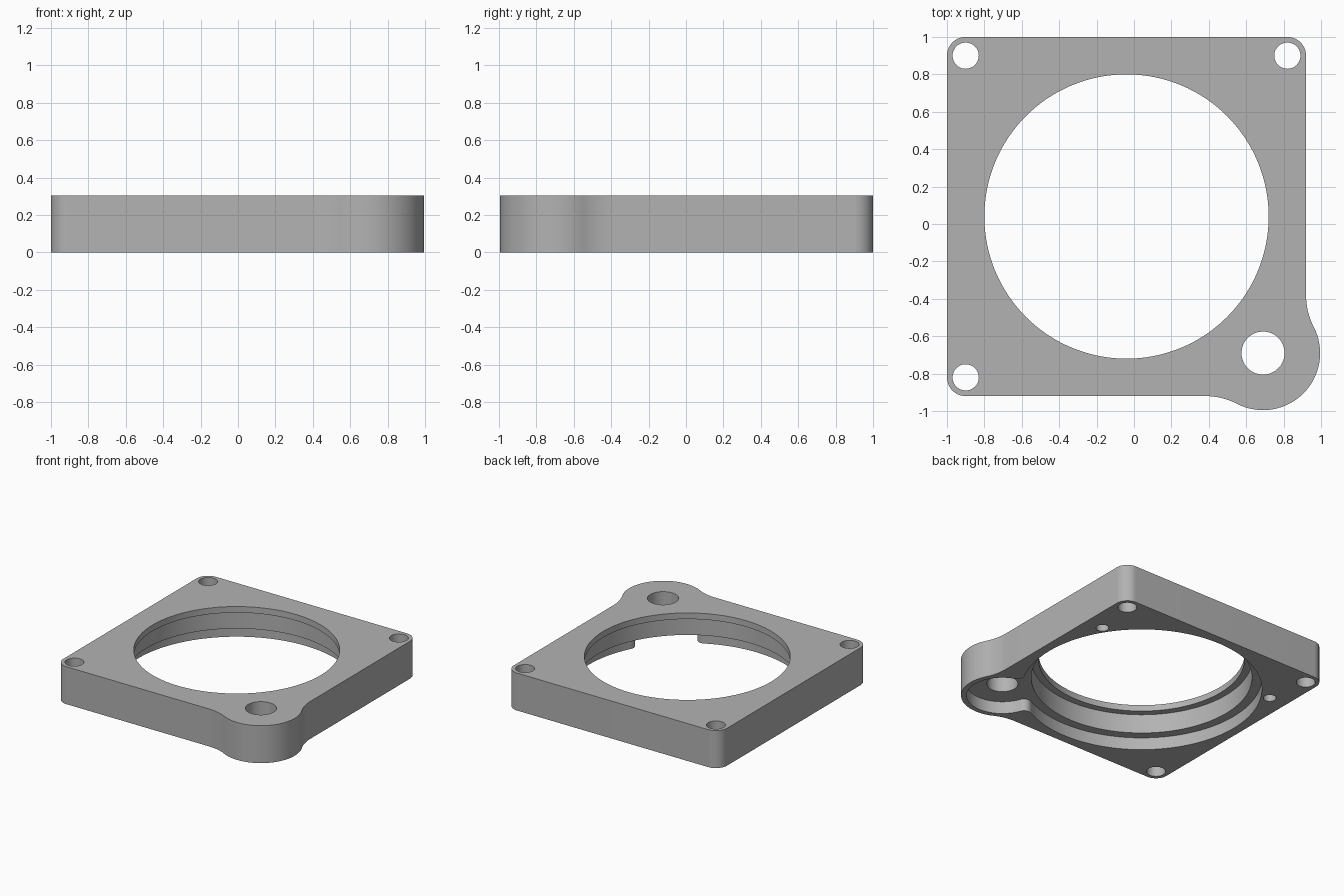
import bpy
import bmesh
from math import sin, cos, atan2, radians, degrees, hypot, sqrt

if "Cube" in bpy.data.objects:
    bpy.data.objects.remove(bpy.data.objects["Cube"], do_unlink=True)

HEIGHT = 0.305
BORE = (-0.04, 0.04)
BOSS = (0.69, -0.69)
BOSS_R = 0.305
RECESS_R = 0.265
COUNTERBORE_R = 0.888
STEP = 0.1          # depth of the underside recess
BELOW = -0.05       # cutters start under the plate


def arc(centre, radius, start, end, steps=20):
    """Points along an arc, angles in degrees."""
    points = []
    for i in range(steps + 1):
        a = radians(start + (end - start) * i / steps)
        points.append((centre[0] + radius * cos(a), centre[1] + radius * sin(a)))
    return points


def circle(centre, radius, steps=64):
    return arc(centre, radius, 0, 360, steps)[:-1]


def prism(name, points, z0, z1):
    """Closed profile extruded from z0 to z1."""
    bm = bmesh.new()
    base = bm.faces.new([bm.verts.new((x, y, z0)) for x, y in points])
    top = bmesh.ops.extrude_face_region(bm, geom=[base])["geom"]
    verts = [v for v in top if isinstance(v, bmesh.types.BMVert)]
    bmesh.ops.translate(bm, verts=verts, vec=(0, 0, z1 - z0))
    bmesh.ops.recalc_face_normals(bm, faces=bm.faces)
    mesh = bpy.data.meshes.new(name)
    bm.to_mesh(mesh)
    bm.free()
    obj = bpy.data.objects.new(name, mesh)
    bpy.context.collection.objects.link(obj)
    return obj


def plate_outline():
    """Rounded square whose front left corner swells into a boss."""
    right, fillet_y = 0.92, -0.38
    dx, dy = right - BOSS[0], fillet_y - BOSS[1]
    r = (dx * dx + dy * dy - BOSS_R ** 2) / (2 * (BOSS_R - dx))
    side = (right + r, fillet_y)
    front = (-fillet_y, -right - r)
    a = degrees(atan2(dy, dx + r))
    points = arc((0.82, 0.9), 0.1, 0, 90)
    points += arc((-0.9, 0.9), 0.1, 90, 180)
    points += arc((-0.9, -0.82), 0.1, 180, 270)
    points += arc(front, r, 90, 90 - a)
    points += arc(BOSS, BOSS_R, 270 - a, 360 + a, 64)[1:]
    points += arc(side, r, 180 + a, 180)[1:]
    return points


def recess_outline():
    """Boss pocket opening into the counterbore through rounded lips."""
    dist = hypot(BOSS[0] - BORE[0], BOSS[1] - BORE[1])
    lip = 18
    c = 2 * dist * cos(radians(lip))
    r = (dist ** 2 + COUNTERBORE_R ** 2 - c * COUNTERBORE_R - RECESS_R ** 2) \
        / (2 * RECESS_R - 2 * COUNTERBORE_R + c)
    reach = COUNTERBORE_R + r
    centre = (reach * cos(radians(lip)), reach * sin(radians(lip)))
    a = degrees(atan2(-centre[1], dist - centre[0])) + 360
    half = [(0.65, 0.2)] + arc(centre, r, 180 + lip, a, 12)
    half += arc((dist, 0), RECESS_R, a - 180, 0, 32)[1:]
    local = half + [(x, -y) for x, y in reversed(half[:-1])]
    k = sqrt(0.5)   # turn the pocket axis toward the boss
    return [(BORE[0] + k * (x + y), BORE[1] + k * (y - x)) for x, y in local]


# Plate body
plate = prism("mounting_plate", plate_outline(), 0, HEIGHT)

# Stepped bore, boss pocket and holes
cutters = [
    prism("bore_lip", circle(BORE, 0.76, 128), BELOW, 0.4),
    prism("bore_middle", circle(BORE, 0.815, 128), BELOW, 0.255),
    prism("bore_counterbore", circle(BORE, COUNTERBORE_R, 128), BELOW, STEP),
    prism("boss_recess", recess_outline(), BELOW, STEP),
    prism("boss_hole", circle(BOSS, 0.115), BELOW, 0.4),
]
for centre in ((-0.9, 0.9), (0.82, 0.9), (-0.9, -0.82)):
    cutters.append(prism("corner_hole", circle(centre, 0.07, 48), BELOW, 0.4))
for side in (-1, 1):
    centre = (BORE[0] + side * 0.806, 0.55)
    cutters.append(prism("blind_hole", circle(centre, 0.047, 40), BELOW, 0.2))

for cutter in cutters:
    cutter.hide_render = True
    mod = plate.modifiers.new(cutter.name, 'BOOLEAN')
    mod.operation = 'DIFFERENCE'
    mod.solver = 'EXACT'
    mod.object = cutter

# Bake the cuts and drop the cutters
bpy.context.view_layer.update()
evaluated = plate.evaluated_get(bpy.context.evaluated_depsgraph_get())
mesh = bpy.data.meshes.new_from_object(evaluated)
plate.modifiers.clear()
plate.data = mesh
for cutter in cutters:
    bpy.data.objects.remove(cutter, do_unlink=True)

# Grey finish
grey = bpy.data.materials.new("plain_grey")
grey.use_nodes = True
colour = (0.45, 0.45, 0.45, 1)
grey.diffuse_color = colour
grey.node_tree.nodes["Principled BSDF"].inputs["Base Color"].default_value = colour
mesh.materials.clear()
mesh.materials.append(grey)

# Smooth round walls, sharp rims
bpy.ops.object.select_all(action='DESELECT')
plate.select_set(True)
bpy.context.view_layer.objects.active = plate
bpy.ops.object.shade_smooth_by_angle(angle=radians(30))
